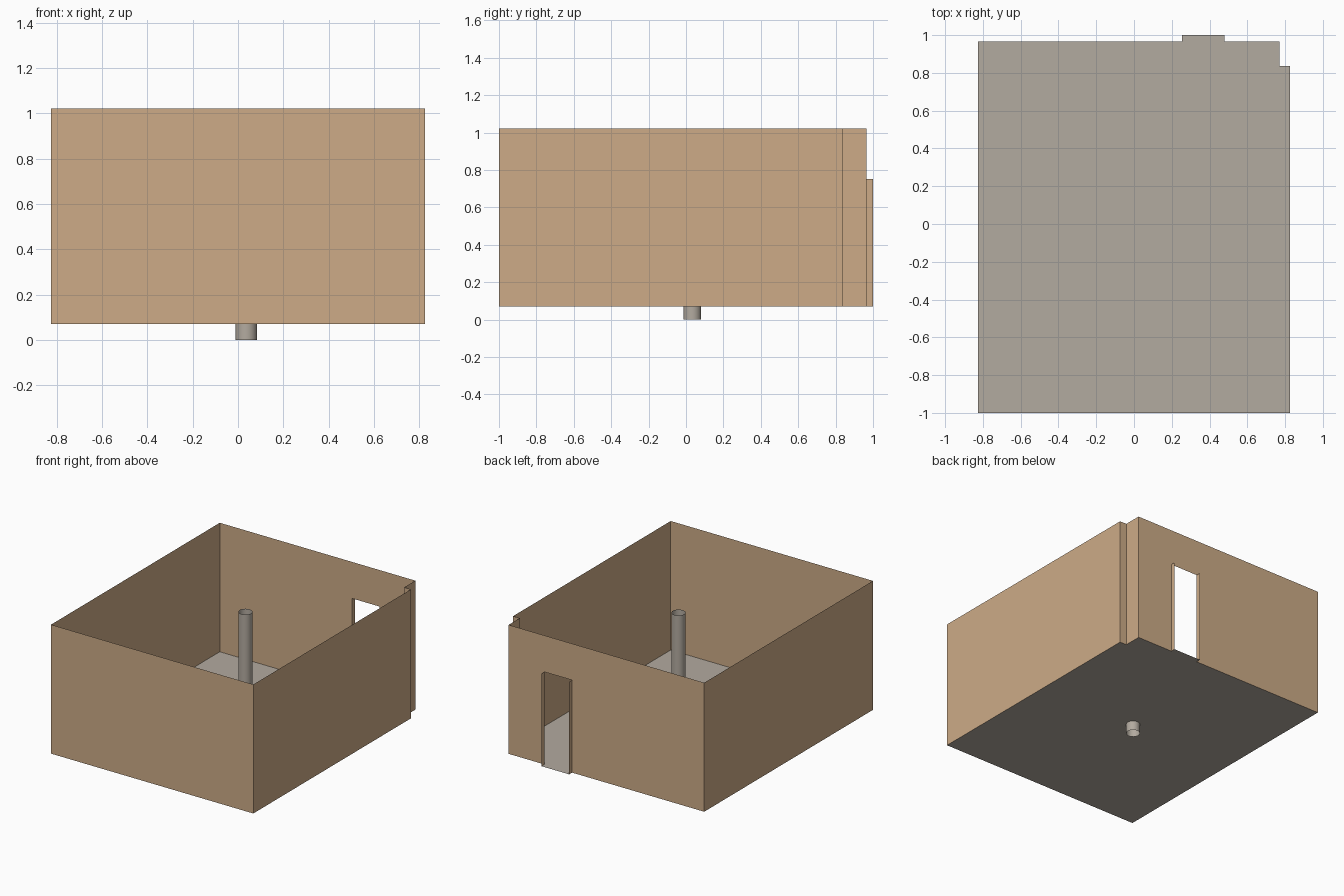
import bpy, bmesh, math

if "Cube" in bpy.data.objects:
    bpy.data.objects.remove(bpy.data.objects["Cube"])

FLOOR_Z, WALL_TOP, DOOR_TOP = 0.071, 1.022, 0.753
X, Y_FRONT, Y_BACK, Y_DOOR = 0.825, -1.0, 0.966, 1.0
X_NOTCH, Y_NOTCH = 0.77, 0.836
DOOR_L, DOOR_R = 0.253, 0.478


def material(name, color):
    m = bpy.data.materials.new(name)
    m.diffuse_color = (*color, 1)
    m.use_nodes = True
    m.node_tree.nodes["Principled BSDF"].inputs["Base Color"].default_value = m.diffuse_color
    return m


tan = material("tan_wall", (0.61, 0.41, 0.245))
grey = material("warm_grey", (0.45, 0.405, 0.35))


def add_object(name, bm, mat):
    me = bpy.data.meshes.new(name)
    bmesh.ops.remove_doubles(bm, verts=bm.verts, dist=1e-5)
    bm.to_mesh(me)
    bm.free()
    me.materials.append(mat)
    ob = bpy.data.objects.new(name, me)
    bpy.context.collection.objects.link(ob)
    return ob


def sheet(bm, path, z0, z1):
    """Thin upright wall following a plan path."""
    for (ax, ay), (bx, by) in zip(path, path[1:]):
        bm.faces.new([bm.verts.new(p) for p in
                      ((ax, ay, z0), (bx, by, z0), (bx, by, z1), (ax, ay, z1))])


# Plan outline, counter-clockwise, split at the doorway
before_door = [(-X, Y_BACK), (-X, Y_FRONT), (X, Y_FRONT), (X, Y_NOTCH),
               (X_NOTCH, Y_NOTCH), (X_NOTCH, Y_BACK), (DOOR_R, Y_BACK)]
door_right, door_left = (DOOR_R, Y_DOOR), (DOOR_L, Y_DOOR)
after_door = [(DOOR_L, Y_BACK), (-X, Y_BACK)]

# Walls with the panel above the doorway
bm = bmesh.new()
sheet(bm, before_door, FLOOR_Z, WALL_TOP)
sheet(bm, after_door, FLOOR_Z, WALL_TOP)
sheet(bm, [before_door[-1], after_door[0]], DOOR_TOP, WALL_TOP)
add_object("walls", bm, tan)

# Door jambs projecting outward
bm = bmesh.new()
sheet(bm, [before_door[-1], door_right], FLOOR_Z, DOOR_TOP)
sheet(bm, [door_left, after_door[0]], FLOOR_Z, DOOR_TOP)
add_object("door_jambs", bm, tan)

# Floor, including the door sill
bm = bmesh.new()
plan = before_door + [door_right, door_left, after_door[0]]
bm.faces.new([bm.verts.new((x, y, FLOOR_Z)) for x, y in plan])
add_object("floor", bm, grey)

# Open round column passing through the floor
bpy.ops.mesh.primitive_cylinder_add(vertices=32, radius=0.047, depth=0.953,
                                    end_fill_type='NOTHING',
                                    location=(0.037, 0.034, 0.4765))
column = bpy.context.object
column.name = "column"
column.data.materials.append(grey)
bpy.ops.object.shade_smooth_by_angle(angle=math.radians(40))
